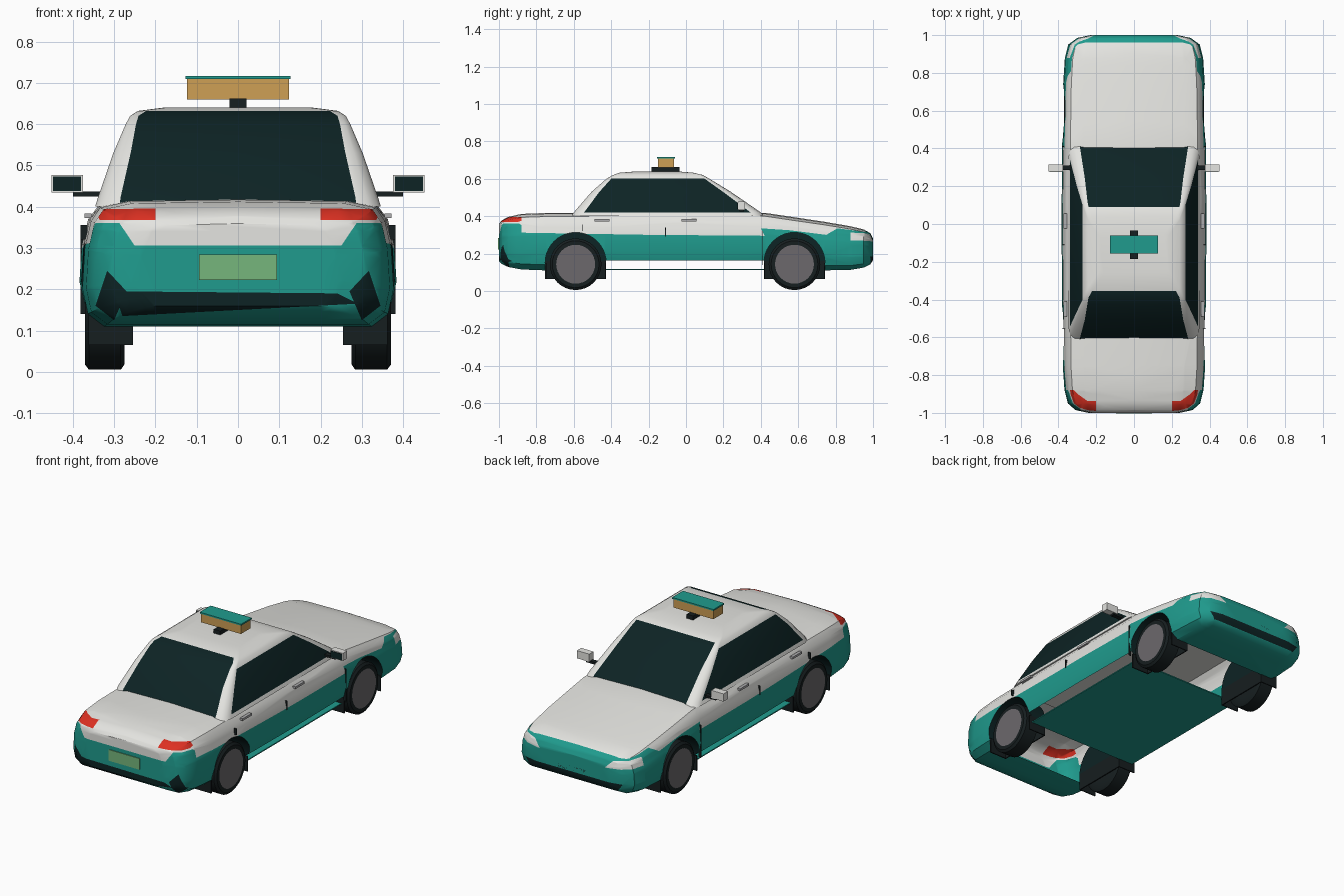
import bpy, bmesh, math
from mathutils import Vector

if "Cube" in bpy.data.objects:
    bpy.data.objects.remove(bpy.data.objects["Cube"])

# Flat colours
PALETTE = {
    "white_paint": (0.78, 0.78, 0.75), "teal_paint": (0.014, 0.33, 0.27),
    "dark_glass": (0.004, 0.017, 0.018), "red_lamp": (0.72, 0.03, 0.016),
    "amber_sign": (0.62, 0.35, 0.09), "green_plate": (0.18, 0.47, 0.2),
    "black_rubber": (0.008, 0.013, 0.014), "rim_grey": (0.15, 0.14, 0.15),
    "light_grey": (0.42, 0.42, 0.43)}
MATS = {}
for name, rgb in PALETTE.items():
    m = bpy.data.materials.new(name)
    m.use_nodes = True
    m.diffuse_color = (*rgb, 1)
    m.node_tree.nodes["Principled BSDF"].inputs["Base Color"].default_value = (*rgb, 1)
    MATS[name] = m
WHITE, TEAL, GLASS, RED = range(4)
BODY_SLOTS = ["white_paint", "teal_paint", "dark_glass", "red_lamp"]


def finish(name, bm, slots, smooth=35):
    bmesh.ops.recalc_face_normals(bm, faces=bm.faces[:])
    me = bpy.data.meshes.new(name)
    bm.to_mesh(me)
    bm.free()
    for s in slots:
        me.materials.append(MATS[s])
    ob = bpy.data.objects.new(name, me)
    bpy.context.collection.objects.link(ob)
    if smooth:
        shade(ob, smooth)
    return ob


def shade(ob, angle):
    bpy.ops.object.select_all(action='DESELECT')
    ob.select_set(True)
    bpy.context.view_layer.objects.active = ob
    bpy.ops.object.shade_smooth_by_angle(angle=math.radians(angle))


def loft(rings, caps=True, rule=None):
    """Skin closed rings of points; rule(band, step) gives the material index."""
    bm = bmesh.new()
    vs = [[bm.verts.new(p) for p in r] for r in rings]
    n = len(vs[0])
    for i in range(len(vs) - 1):
        for j in range(n):
            k = (j + 1) % n
            f = bm.faces.new((vs[i][j], vs[i][k], vs[i + 1][k], vs[i + 1][j]))
            f.material_index = rule(i, j) if rule else 0
    if caps:
        bm.faces.new(vs[0])
        bm.faces.new(vs[-1])
    return bm


def box(name, mat, x, y, z):
    rings = [[(a, y[0], h), (a, y[1], h), (b, y[1], h), (b, y[0], h)]
             for h in z for a, b in [x]]
    return finish(name, loft(rings), [mat], 0)


def inside(poly, u, v):
    hit = False
    for (a, b), (c, d) in zip(poly, poly[1:] + poly[:1]):
        if (b > v) != (d > v) and u < (c - a) * (v - b) / (d - b) + a:
            hit = not hit
    return hit


def paint(bm, poly, axis, mat, keep):
    """Cut a polygon, seen along an axis, into the kept faces and colour it."""
    u = 1 - axis
    for p, q in zip(poly, poly[1:] + poly[:1]):
        co, no = Vector((0, 0, 0)), Vector((0, 0, 0))
        co[u], co[2] = p
        no[u], no[2] = q[1] - p[1], p[0] - q[0]
        fs = [f for f in bm.faces if keep(f.calc_center_median())]
        geom = fs + list({e for f in fs for e in f.edges}) + list({v for f in fs for v in f.verts})
        bmesh.ops.bisect_plane(bm, geom=geom, dist=1e-5, plane_co=co, plane_no=no)
    for f in bm.faces:
        c = f.calc_center_median()
        if keep(c) and inside(poly, c[u], c.z):
            f.material_index = mat


# Lower body: stations of y, half width, bottom, top
STATIONS = [(-1, .24, .16, .355), (-.985, .31, .145, .374), (-.95, .35, .128, .392),
            (-.88, .368, .115, .408), (-.75, .377, .11, .413), (-.43, .38, .135, .414),
            (0, .384, .135, .414), (.42, .38, .135, .414), (.58, .378, .115, .39),
            (.74, .375, .11, .366), (.88, .366, .113, .342), (.95, .348, .125, .325),
            (.985, .30, .142, .305), (1, .23, .165, .275)]
SECTION = [(.86, 0), (.965, .1), (1, .3), (.985, .62), (.945, .84), (.885, .95), (.7, 1)]


def section(y, w, lo, hi):
    half = [(w * a, y, lo + t * (hi - lo)) for a, t in SECTION]
    return half + [(0, y, hi + .004)] + [(-x, b, z) for x, b, z in reversed(half)]


bm = loft([section(*s) for s in STATIONS])
bmesh.ops.recalc_face_normals(bm, faces=bm.faces[:])
flank = [(-1.1, 0), (-1.1, .3), (-.9, .312), (-.2, .3), (.42, .295), (.4, .335), (.55, .325),
         (.75, .3), (.81, .335), (.96, .315), (.965, .34), (1.1, .34), (1.1, 0)]
paint(bm, flank, 0, TEAL, lambda c: True)


def rear(c):
    return c.y < -.86


def nose(c):
    return c.y > .86


for s in (1, -1):
    def side(pts):
        return [(s * x, z) for x, z in pts]
    paint(bm, side([(.24, .29), (.287, .36), (.345, .36), (.385, .29)]), 1, TEAL, rear)
    paint(bm, side([(.2, .368), (.2, .396), (.3, .394), (.35, .397), (.335, .368)]), 1, RED, rear)
    paint(bm, side([(.27, .195), (.317, .245), (.345, .16), (.3, .125)]), 1, GLASS, rear)
    paint(bm, side([(.2, .262), (.24, .302), (.37, .315), (.37, .27)]), 1, WHITE, nose)
paint(bm, [(-.3, .195), (.24, .19), (.29, .165), (-.28, .135)], 1, GLASS, rear)
paint(bm, [(-.3, .185), (.3, .185), (.27, .145), (-.27, .145)], 1, GLASS, nose)
body = finish("body_shell", bm, BODY_SLOTS, 0)

# Wheel arches cut into the shell
AXLES = (-.59, .58)
for y0 in AXLES:
    for s in (1, -1):
        arc = [(y0 + .163 * math.cos(a), .15 + .163 * math.sin(a))
               for a in (math.pi * i / 20 for i in range(21))]
        arc += [(y0 - .163, -.02), (y0 + .163, -.02)]
        cb = loft([[(s * x, y, z) for y, z in arc] for x in (.255, .5)], True, lambda i, j: GLASS)
        for f in cb.faces:
            f.material_index = GLASS
        cutter = finish("arch_cutter", cb, BODY_SLOTS, 0)
        cutter.hide_render = True
        mod = body.modifiers.new("arch", 'BOOLEAN')
        mod.operation, mod.solver, mod.object = 'DIFFERENCE', 'EXACT', cutter
        bpy.context.view_layer.objects.active = body
        bpy.ops.object.modifier_apply(modifier=mod.name)
        bpy.data.objects.remove(cutter)

# Open underside between the bumpers
bm = bmesh.new()
bm.from_mesh(body.data)
under = [f for f in bm.faces if f.normal.z < -.8 and f.calc_center_median().z < .15
         and -.75 < f.calc_center_median().y < .74]
bmesh.ops.delete(bm, geom=under, context='FACES')
bm.to_mesh(body.data)
bm.free()
shade(body, 35)
box("floor_pan", "teal_paint", (-.345, .345), (-.43, .42), (.111, .117))

# Cabin: levels of z, rear y, front y, half width, corner size
LEVELS = [(.4, -.615, .42, .346, .06), (.42, -.6, .4, .34, .055), (.53, -.505, .24, .302, .042),
          (.6, -.425, .125, .272, .025), (.62, -.39, .09, .261, .02), (.632, -.355, .04, .242, .02),
          (.64, -.26, -.05, .18, .02)]


def cabin_ring(z, yr, yf, hx, c):
    pts = []
    for q, (sx, sy) in enumerate([(1, 1), (-1, 1), (-1, -1), (1, -1)]):
        for i in range(4):
            a = math.radians(90 * q + 30 * i)
            pts.append((sx * (hx - c) + c * math.cos(a),
                        (yf if sy > 0 else yr) - sy * c + c * math.sin(a), z))
    return pts


def glazing(i, j):
    top = {3: 3, 11: 4, 7: 2, 15: 2}.get(j, -1)
    first = 0 if j in (3, 11) else 1
    return 1 if first <= i <= top else 0


finish("cabin", loft([cabin_ring(*v) for v in LEVELS], True, glazing),
       ["white_paint", "dark_glass"], 30)

# Roof sign
box("sign_mount", "black_rubber", (-.02, .02), (-.185, -.035), (.636, .662))
box("sign_box", "amber_sign", (-.123, .123), (-.15, -.065), (.66, .709))
box("sign_lid", "teal_paint", (-.127, .127), (-.155, -.06), (.709, .717))
box("number_plate", "green_plate", (-.095, .095), (-1.004, -.996), (.222, .284))
box("nose_trim", "black_rubber", (-.09, .09), (.996, 1.0), (.19, .215))


# Wheels
def lathe(name, mat, s, y0, profile, caps=False):
    rings = [[(s * x, y0 + r * math.cos(a), .143 + r * math.sin(a))
              for a in (math.tau * i / 32 for i in range(32))] for x, r in profile]
    return finish(name, loft(rings, caps), [mat])


def spokes(s, y0):
    bm = bmesh.new()
    for i in range(10):
        a = math.tau * i / 10
        d, t = Vector((0, math.cos(a), math.sin(a))), Vector((0, -math.sin(a), math.cos(a)))
        o = Vector((s * .35, y0, .143))
        ends = []
        for r, w in ((.015, .006), (.098, .009)):
            ends.append([bm.verts.new(o + d * r + t * w * k + Vector((s * h, 0, 0)))
                         for k, h in ((-1, 0), (1, 0), (1, .014), (-1, .014))])
        for j in range(4):
            k = (j + 1) % 4
            bm.faces.new((ends[0][j], ends[0][k], ends[1][k], ends[1][j]))
    finish("wheel_spokes", bm, ["light_grey"], 0)


for s in (1, -1):
    for y0 in AXLES:
        lathe("tyre", "black_rubber", s, y0, [(.275, .08), (.275, .125), (.284, .138), (.361, .138),
                                              (.371, .125), (.371, .104)])
        lathe("rim", "rim_grey", s, y0, [(.371, .105), (.368, .094), (.345, .09), (.342, .01)], True)
        lathe("wheel_back", "black_rubber", s, y0, [(.278, .085), (.283, .02)], True)
        lathe("hub_cap", "light_grey", s, y0, [(.345, .026), (.366, .024), (.369, .014)], True)
        spokes(s, y0)
        # Skirts hanging below the wheel arch
        inner = sorted((s * .254, s * .26))
        across = sorted((s * .255, s * .362))
        box("arch_skirt_inner", "black_rubber", inner, (y0 - .162, y0 + .162), (.065, .16))
        for d in (-.16, .16):
            box("arch_skirt", "black_rubber", across, (y0 + d - .003, y0 + d + .003), (.065, .15))
    # Door mirrors
    box("mirror_arm", "black_rubber", sorted((s * .32, s * .4)), (.285, .31), (.425, .437))
    box("mirror_housing", "white_paint", sorted((s * .376, s * .452)), (.277, .315), (.434, .477))
    box("mirror_glass", "dark_glass", sorted((s * .38, s * .448)), (.274, .279), (.438, .473))
    # Door handles and seams
    for y in (-.45, .015):
        box("door_handle", "light_grey", sorted((s * .355, s * .372)), (y - .04, y + .04), (.372, .384))
    for y, lo, hi in ((-.11, .29, .34), (.41, .14, .32), (-.555, .32, .355)):
        box("door_seam", "black_rubber", sorted((s * .365, s * .381)), (y - .002, y + .002), (lo, hi))
